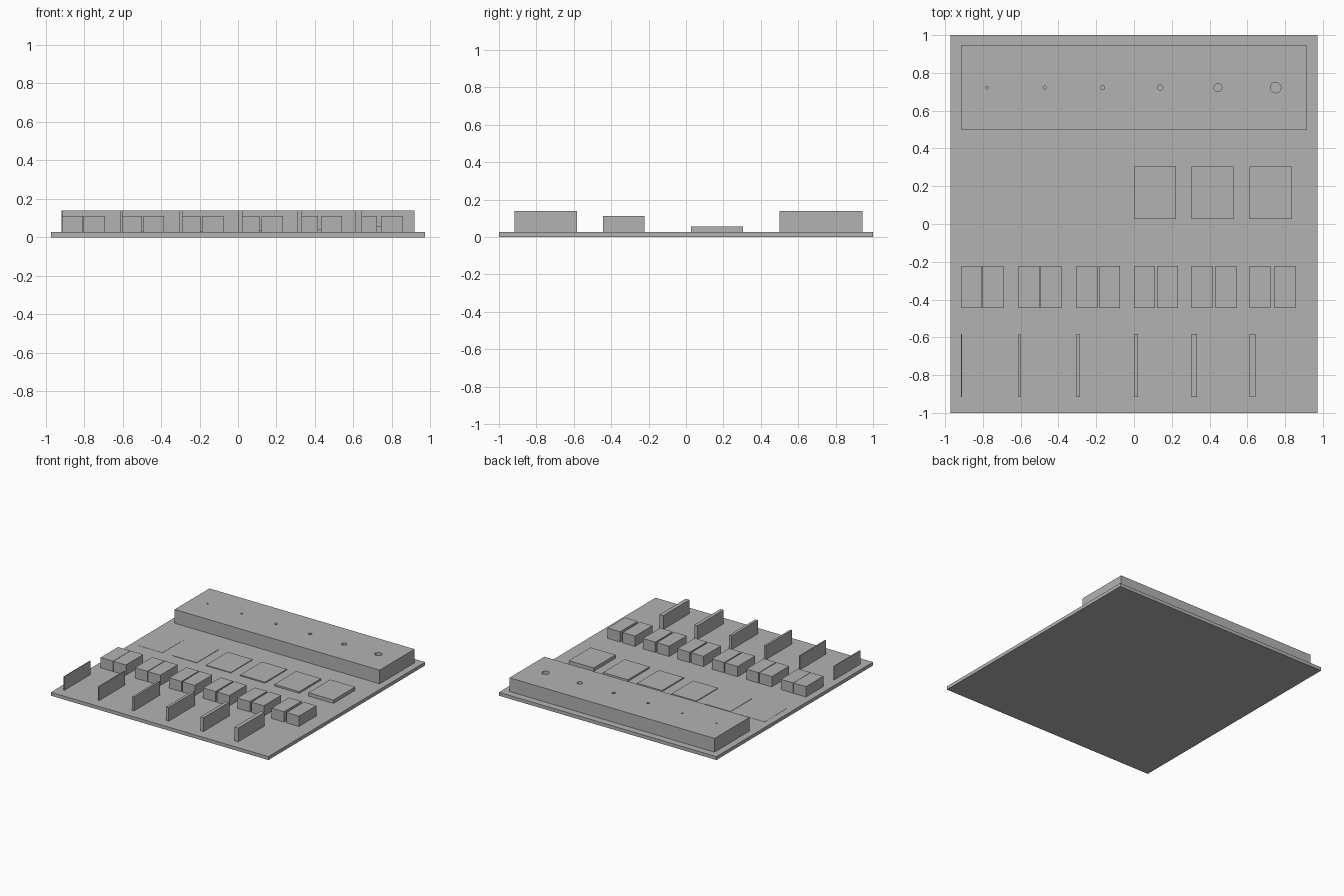
import bpy
import bmesh
from mathutils import Matrix, Vector

U = 1 / 36          # one design millimetre in scene units
PITCH = 11          # spacing of the six test columns
LEFT = -33          # left edge of the first column
FLOOR = 1           # top of the base plate

default = bpy.data.objects.get("Cube")
if default:
    bpy.data.objects.remove(default, do_unlink=True)

grey = bpy.data.materials.new("plain grey")
grey.use_nodes = True
grey.diffuse_color = (0.45, 0.45, 0.45, 1)
grey.node_tree.nodes["Principled BSDF"].inputs["Base Color"].default_value = grey.diffuse_color


def finish(name, bm):
    mesh = bpy.data.meshes.new(name)
    bm.to_mesh(mesh)
    bm.free()
    mesh.materials.append(grey)
    obj = bpy.data.objects.new(name, mesh)
    bpy.context.collection.objects.link(obj)
    return obj


def box(name, x, y, z, width, depth, height):
    """Box placed by its left, front, bottom corner, in millimetres."""
    bm = bmesh.new()
    size = Vector((width, depth, height))
    centre = Vector((x, y, z)) + size / 2
    bmesh.ops.create_cube(bm, size=1, matrix=Matrix.Translation(centre * U)
                          @ Matrix.Diagonal(size * U).to_4x4())
    return finish(name, bm)


def cylinder(name, x, y, z, diameter, height):
    bm = bmesh.new()
    place = Matrix.Translation(Vector((x, y, z + height / 2)) * U)
    bmesh.ops.create_cone(bm, cap_ends=True, segments=32, radius1=diameter / 2 * U,
                          radius2=diameter / 2 * U, depth=height * U, matrix=place)
    return finish(name, bm)


# Base plate
box("base_plate", -35, -36, 0, 70, 72, FLOOR)

# Block that carries the row of holes
block = box("hole_block", LEFT, 18, FLOOR, 66, 16, 4)

gaps = (0.1, 0.2, 0.3, 0.4, 0.5, 0.8)
steps = (0.05, 0.1, 0.2, 0.3, 0.5, 1.0)
holes = (0.5, 0.6, 0.8, 1.0, 1.5, 2.0)

for i, (gap, step, hole) in enumerate(zip(gaps, steps, holes)):
    x = LEFT + PITCH * i
    n = i + 1

    # Thin wall, thicker in each column
    box(f"thin_wall_{n}", x, -33, FLOOR, 0.2 * n, 12, 4)

    # Pair of blocks with a growing gap
    box(f"gap_block_right_{n}", x, -16, FLOOR, 4, 8, 3)
    box(f"gap_block_left_{n}", x + 4 + gap, -16, FLOOR, 4, 8, 3)

    # Flat tile, taller in each column
    box(f"step_tile_{n}", x, 1, FLOOR, 8, 10, step)

    # Round hole cut through the block
    cutter = cylinder(f"hole_cutter_{n}", x + 5, 26, FLOOR - 0.5, hole, 5)
    cutter.hide_render = True
    cutter.hide_viewport = True
    cut = block.modifiers.new(f"hole_{n}", "BOOLEAN")
    cut.operation = "DIFFERENCE"
    cut.solver = "EXACT"
    cut.object = cutter
